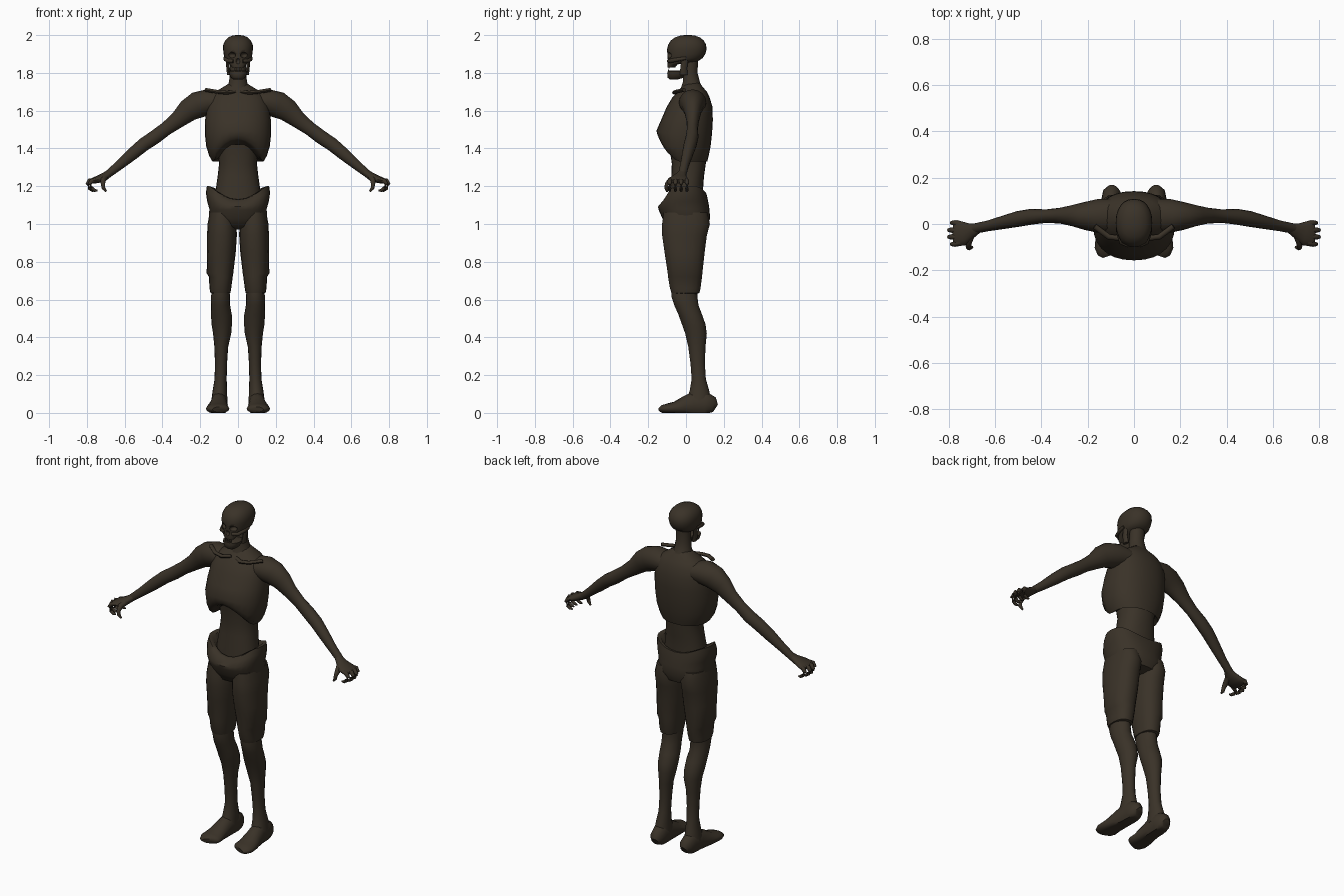
import bpy, bmesh, math
from mathutils import Vector

skin = bpy.data.materials.new("dark_brown_skin")
skin.diffuse_color = (0.042, 0.032, 0.021, 1)


def finish(name, bm, mirror=False, angle=50):
    bmesh.ops.recalc_face_normals(bm, faces=bm.faces)
    me = bpy.data.meshes.new(name)
    bm.to_mesh(me)
    bm.free()
    me.materials.append(skin)
    me.shade_smooth()
    me.set_sharp_from_angle(angle=math.radians(angle))
    ob = bpy.data.objects.new(name, me)
    bpy.context.collection.objects.link(ob)
    if mirror:
        ob.modifiers.new("mirror", 'MIRROR').use_mirror_merge = False
    return ob


def skin_rings(rings):
    bm = bmesh.new()
    vs = [[bm.verts.new(p) for p in r] for r in rings]
    n = len(vs[0])
    for a, b in zip(vs, vs[1:]):
        for i in range(n):
            bm.faces.new((a[i], a[(i + 1) % n], b[(i + 1) % n], b[i]))
    bm.faces.new(vs[0])
    bm.faces.new(vs[-1])
    return bm


def power(v, p):
    return math.copysign(abs(v) ** p, v)


def loft(name, rows, n=20, p=1.0, mirror=False, warp=None):
    """Stacked level rings: z, x left, x right, y front, y back."""
    rings = []
    for z, x0, x1, y0, y1 in rows:
        ring = []
        for i in range(n):
            a = math.tau * i / n
            v = Vector(((x0 + x1) / 2 + (x1 - x0) / 2 * power(math.cos(a), p),
                        (y0 + y1) / 2 + (y1 - y0) / 2 * power(math.sin(a), p), z))
            ring.append(warp(v) if warp else v)
        rings.append(ring)
    return finish(name, skin_rings(rings), mirror)


def body(name, rows, **kw):
    return loft(name, [(z, -w, w, a, b) for z, w, a, b in rows], **kw)


def tube(name, pts, n=12, mirror=True, floor=False, up=(0, 0, 1)):
    """Limb along a path: x, y, z, sideways radius, upward radius."""
    P = [Vector(q[:3]) for q in pts]
    rings = []
    for i, q in enumerate(pts):
        t = (P[min(i + 1, len(P) - 1)] - P[max(i - 1, 0)]).normalized()
        s = Vector(up).cross(t).normalized()
        u = t.cross(s)
        ring = []
        for k in range(n):
            a = math.tau * k / n
            v = P[i] + s * q[3] * math.cos(a) + u * q[4] * math.sin(a)
            if floor:
                v.z = max(v.z, 0)
            ring.append(v)
        rings.append(ring)
    return finish(name, skin_rings(rings), mirror)


# rib cage with an arched lower front edge
def rib_arch(v):
    if v.z < 1.5:
        k = max(0, 1 - (v.x / 0.135) ** 2) * min(1, max(0, -v.y / 0.09))
        v.z = 1.5 - (1.5 - v.z) * (1 - 0.66 * k)
    return v


body("rib_cage", [
    (1.36, .09, -.05, .09), (1.33, .135, -.125, .112), (1.36, .152, -.142, .12),
    (1.41, .168, -.15, .13), (1.48, .176, -.157, .138), (1.55, .174, -.132, .142),
    (1.62, .165, -.102, .14), (1.67, .148, -.072, .125), (1.70, .12, -.045, .11),
    (1.73, .07, -.018, .085), (1.75, .04, 0, .07)], n=28, p=.9, warp=rib_arch)

# sunken belly and neck
body("belly", [(1.08, .13, -.09, .09), (1.18, .118, -.085, .09), (1.25, .108, -.078, .095),
               (1.32, .10, -.075, .105), (1.42, .11, -.09, .11)], n=24, p=.9)
body("neck", [(1.70, .07, -.035, .10), (1.75, .048, -.018, .075), (1.80, .042, -.018, .062),
              (1.87, .042, -.01, .065)], n=14)
tube("collar_bone", [(.015, -.04, 1.70, .01, .008), (.06, -.062, 1.695, .012, .01),
                     (.11, -.055, 1.70, .012, .01), (.17, -.01, 1.71, .012, .01)], n=8)


# trousers seat with a rim dipping at front and back
def rim_dip(v):
    if v.z > 1.07:
        k = max(0, 1 - (v.x / 0.15) ** 2)
        k *= 0.55 * min(1, -v.y / .1) if v.y < 0 else 0.3 * min(1, v.y / .1)
        v.z = 1.07 + (v.z - 1.07) * (1 - k)
    return v


body("hips", [
    (.97, .05, -.05, .06), (.985, .12, -.10, .11), (1.03, .153, -.125, .128),
    (1.08, .152, -.145, .124), (1.12, .163, -.148, .12), (1.165, .17, -.128, .114),
    (1.20, .165, -.112, .108), (1.195, .14, -.095, .095), (1.14, .115, -.075, .075)],
    n=28, p=.85, warp=rim_dip)

# trouser legs down to the ragged hem
loft("trouser_leg", [
    (1.06, .02, .15, -.12, .115), (1.0, .008, .161, -.128, .128), (.94, .006, .164, -.128, .112),
    (.85, .012, .163, -.115, .10), (.74, .025, .166, -.098, .088), (.72, .028, .154, -.096, .086),
    (.66, .036, .151, -.086, .078), (.635, .04, .146, -.078, .072), (.63, .055, .13, -.06, .06)],
    n=18, p=.88, mirror=True)

# bare knee and shin
loft("lower_leg", [
    (.68, .05, .135, -.075, .065), (.62, .042, .142, -.078, .06), (.57, .042, .143, -.062, .066),
    (.52, .033, .143, -.04, .085), (.47, .032, .14, -.022, .103), (.42, .036, .132, -.004, .11),
    (.35, .052, .125, .012, .103), (.26, .058, .122, .024, .10), (.18, .06, .124, .03, .105),
    (.12, .058, .134, .02, .122), (.06, .056, .142, .0, .135)], n=16, mirror=True)

# foot turned slightly outward, flat sole
tube("foot", [
    (.095, .155, .025, .022, .025), (.096, .14, .035, .038, .05), (.098, .10, .045, .044, .07),
    (.10, .04, .042, .044, .07), (.104, -.01, .034, .05, .052), (.108, -.06, .025, .058, .034),
    (.108, -.10, .022, .062, .027), (.104, -.122, .02, .054, .022), (.10, -.132, .018, .038, .014)],
    n=16, floor=True)

# arm from shoulder to wrist
tube("arm", [
    (.09, .035, 1.645, .075, .055), (.16, .035, 1.645, .072, .068), (.215, .035, 1.63, .06, .07),
    (.265, .036, 1.60, .046, .06), (.32, .036, 1.55, .034, .044), (.38, .034, 1.505, .029, .036),
    (.44, .032, 1.46, .034, .037), (.50, .022, 1.42, .034, .036), (.56, .008, 1.37, .029, .033),
    (.63, -.008, 1.31, .023, .025), (.69, -.02, 1.262, .022, .02)], n=16)

# palm, thumb and four curled fingers
tube("palm", [(.67, -.017, 1.277, .02, .018), (.70, -.028, 1.255, .032, .021),
              (.735, -.04, 1.238, .052, .02), (.765, -.04, 1.23, .057, .017),
              (.78, -.04, 1.225, .05, .011)], n=14)
for i, (y, reach) in enumerate([(.005, .785), (-.026, .797), (-.056, .797), (-.087, .785)]):
    tube(f"finger_{i + 1}", [
        (.75, y * .85 - .006, 1.235, .011, .011), (reach - .01, y, 1.228, .012, .013),
        (reach, y, 1.212, .0095, .011), (reach - .01, y, 1.19, .0095, .01),
        (reach - .028, y, 1.177, .008, .008), (reach - .042, y, 1.177, .004, .004)],
        n=8, up=(.5, 0, 1))
tube("thumb", [(.70, -.04, 1.25, .018, .016), (.715, -.082, 1.232, .016, .015),
               (.715, -.102, 1.21, .011, .011), (.712, -.104, 1.19, .01, .01),
               (.698, -.10, 1.172, .005, .005)], n=8, up=(1, 0, .2))

# skull with carved eye sockets and nose
skull = body("skull", [
    (1.828, .03, -.098, -.058), (1.845, .043, -.099, -.045), (1.86, .06, -.098, .06),
    (1.878, .071, -.097, .088), (1.90, .076, -.099, .102), (1.925, .079, -.10, .109),
    (1.95, .078, -.094, .106), (1.972, .068, -.08, .093), (1.988, .052, -.058, .074),
    (1.997, .03, -.03, .048), (2.0, .012, -.008, .025)], n=24, p=.9)


def cutter(name, loc, scale):
    bm = bmesh.new()
    bmesh.ops.create_uvsphere(bm, u_segments=12, v_segments=8, radius=1)
    for v in bm.verts:
        v.co = Vector([c * s + o for c, s, o in zip(v.co, scale, loc)])
    ob = finish(name, bm)
    ob.hide_render = True
    ob.hide_set(True)
    mod = skull.modifiers.new(name, 'BOOLEAN')
    mod.operation, mod.solver, mod.object = 'DIFFERENCE', 'EXACT', ob


cutter("left_socket_cutter", (.034, -.095, 1.894), (.022, .028, .015))
cutter("right_socket_cutter", (-.034, -.095, 1.894), (.022, .028, .015))
cutter("nose_cutter", (0, -.102, 1.862), (.011, .018, .015))

# cheek bones, hanging jaw and teeth
tube("cheek_bone", [(.025, -.094, 1.862, .008, .009), (.054, -.08, 1.864, .01, .011),
                    (.068, -.04, 1.872, .009, .01), (.07, .0, 1.878, .008, .009)], n=8)
body("jaw", [(1.766, .026, -.088, -.04), (1.775, .038, -.098, -.01), (1.795, .048, -.10, .0),
             (1.808, .05, -.098, .0), (1.812, .044, -.09, -.01)], n=18, p=.85)
tube("jaw_hinge", [(.046, -.012, 1.79, .012, .02), (.053, -.012, 1.83, .009, .018),
                   (.058, -.004, 1.875, .008, .018)], n=8, up=(0, 1, 0))
for x in (.006, .018):
    tube("lower_tooth", [(x, -.092, 1.805, .005, .004), (x, -.092, 1.819, .004, .003)],
         n=6, up=(0, 1, 0))
    tube("upper_tooth", [(x, -.09, 1.835, .005, .004), (x, -.09, 1.823, .004, .003)],
         n=6, up=(0, 1, 0))
